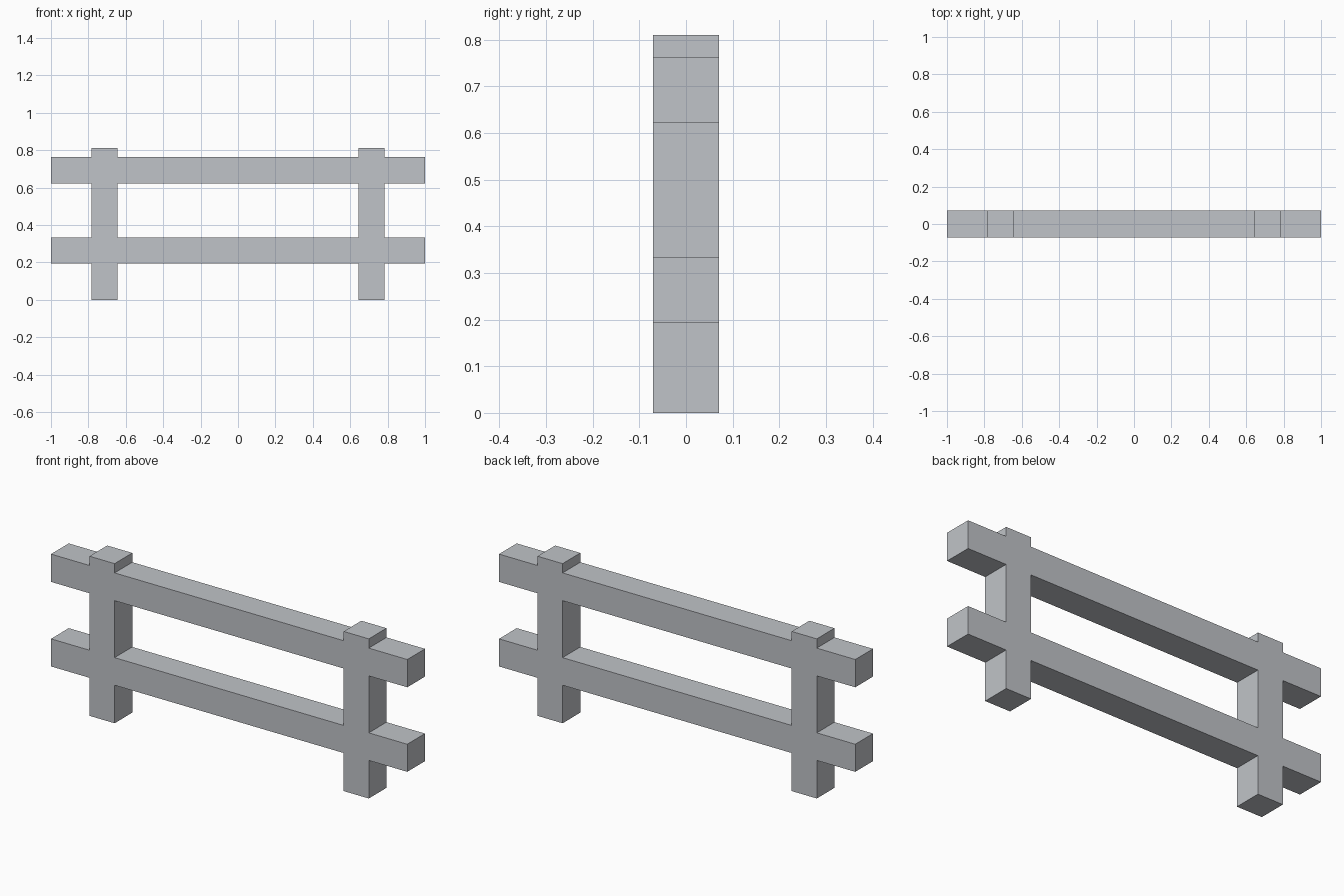
import bpy, bmesh

if "Cube" in bpy.data.objects:
    bpy.data.objects.remove(bpy.data.objects["Cube"])

# Grid lines of the fence: post edges along x, rail edges along z
XS = [-1.0, -0.784, -0.643, 0.643, 0.784, 1.0]
ZS = [0.0, 0.193, 0.333, 0.622, 0.763, 0.81]
POST_COLUMNS = (1, 3)
RAIL_ROWS = (1, 3)
HALF_DEPTH = 0.071

grey = bpy.data.materials.new("plain grey")
grey.diffuse_color = (0.53, 0.55, 0.58, 1.0)
grey.use_nodes = True
grey.node_tree.nodes["Principled BSDF"].inputs["Base Color"].default_value = grey.diffuse_color

# Front outline: fill every cell that lies on a post or a rail
bm = bmesh.new()
grid = {}


def corner(i, k):
    if (i, k) not in grid:
        grid[i, k] = bm.verts.new((XS[i], -HALF_DEPTH, ZS[k]))
    return grid[i, k]


for i in range(len(XS) - 1):
    for k in range(len(ZS) - 1):
        if i in POST_COLUMNS or k in RAIL_ROWS:
            bm.faces.new([corner(i, k), corner(i + 1, k),
                          corner(i + 1, k + 1), corner(i, k + 1)])

# Thickness: extrude the outline to the back as one closed solid
front = list(bm.faces)
result = bmesh.ops.extrude_face_region(bm, geom=front, use_keep_orig=True)
back = [v for v in result["geom"] if isinstance(v, bmesh.types.BMVert)]
bmesh.ops.translate(bm, verts=back, vec=(0, 2 * HALF_DEPTH, 0))
bmesh.ops.recalc_face_normals(bm, faces=bm.faces)

mesh = bpy.data.meshes.new("fence_posts_and_rails")
bm.to_mesh(mesh)
bm.free()
mesh.materials.append(grey)
fence = bpy.data.objects.new("fence_posts_and_rails", mesh)
bpy.context.collection.objects.link(fence)
